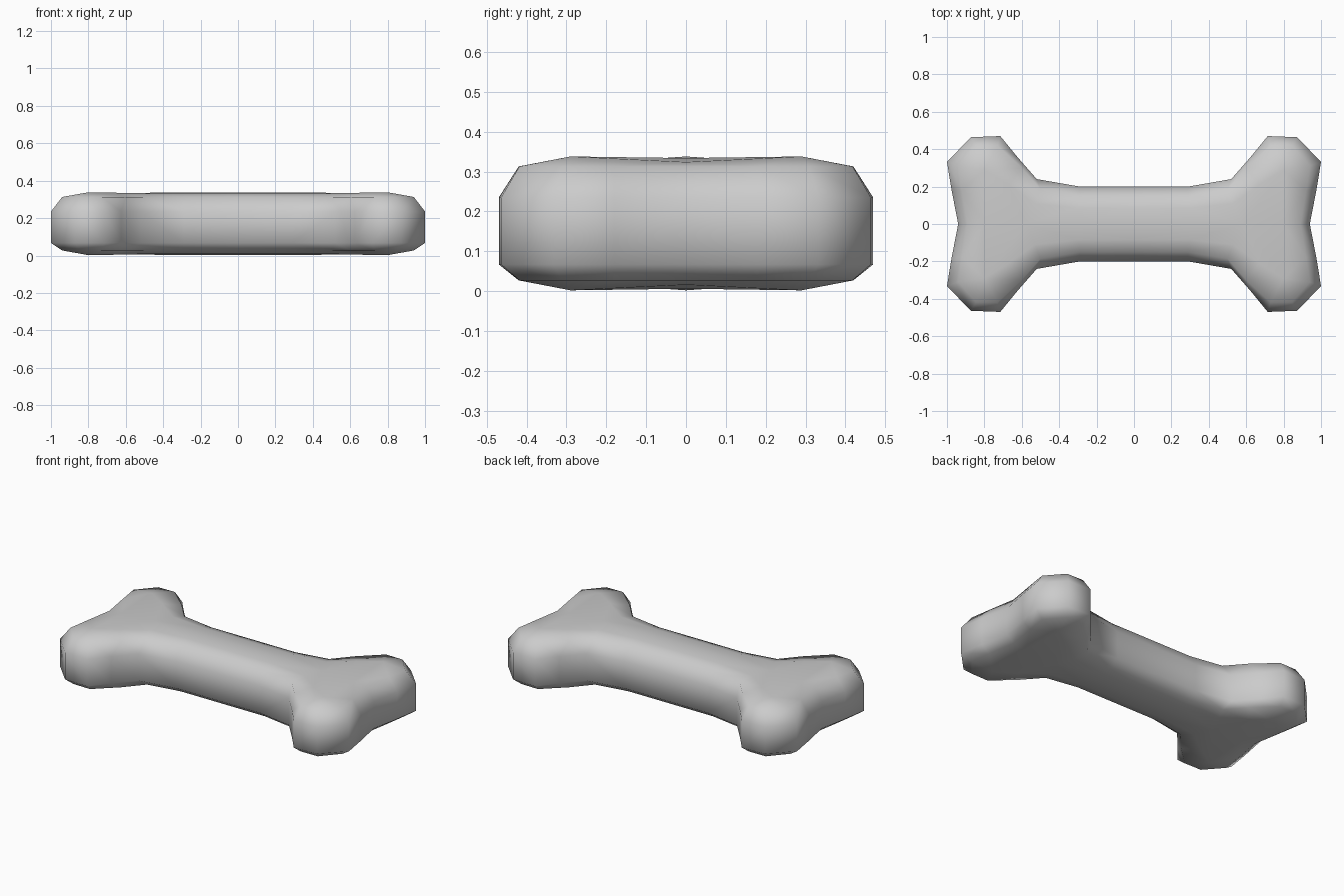
import bpy, bmesh

if "Cube" in bpy.data.objects:
    bpy.data.objects.remove(bpy.data.objects["Cube"])

# One quarter of the bone (x > 0, y > 0): nested outlines that step inward toward the top
outer = [(0, .2), (.29, .2), (.52, .24), (.625, .36), (.715, .47), (.872, .464), (1, .332), (.975, .18), (.94, 0)]
bevel = [(0, .15), (.29, .15), (.5, .185), (.6, .3), (.73, .42), (.845, .418), (.94, .31), (.92, .18), (.89, 0)]
crown = [(0, .085), (.3, .085), (.53, .11), (.67, .21), (.8, .29)]
spine = [(0, 0), (.3, 0), (.58, 0), (.8, 0)]

bm = bmesh.new()


def ring(points, z):
    zs = z if isinstance(z, list) else [z] * len(points)
    return [bm.verts.new((x, y, h)) for (x, y), h in zip(points, zs)]


def band(a, b):
    for i in range(len(a) - 1):
        bm.faces.new((a[i], a[i + 1], b[i + 1], b[i]))


def cap(o, flip):
    """Rounded shoulder and crown on the top or the underside."""
    def h(z):
        return .34 - z if flip else z
    m = ring(bevel, h(.313))
    t = ring(crown, [h(z) for z in (.332, .332, .333, .336, .338)])
    s = ring(spine, [h(z) for z in (.338, .338, .334, .324)])
    band(o, m)
    band(m[:5], t)
    for i in (4, 5, 6):
        bm.faces.new((m[i], m[i + 1], t[4]))
    bm.faces.new((m[7], m[8], s[3], t[4]))
    bm.faces.new((t[4], s[3], s[2], t[3]))
    bm.faces.new((t[3], s[2], t[2]))
    band(t[:3], s[:3])


low, high = ring(outer, .067), ring(outer, .235)
band(low, high)
cap(high, False)
cap(low, True)
bmesh.ops.recalc_face_normals(bm, faces=bm.faces)
# make sure the open quarter shell faces outward
bm.faces.ensure_lookup_table()
bm.normal_update()
if bm.faces[0].normal.y < 0:
    bmesh.ops.reverse_faces(bm, faces=bm.faces)

mesh = bpy.data.meshes.new("bone")
bm.to_mesh(mesh)
bm.free()
for p in mesh.polygons:
    p.use_smooth = True
bone = bpy.data.objects.new("bone", mesh)
bpy.context.collection.objects.link(bone)

# Mirror the quarter to the other end and the other side
mirror = bone.modifiers.new("mirror", 'MIRROR')
mirror.use_axis = (True, True, False)
mirror.use_clip = True
